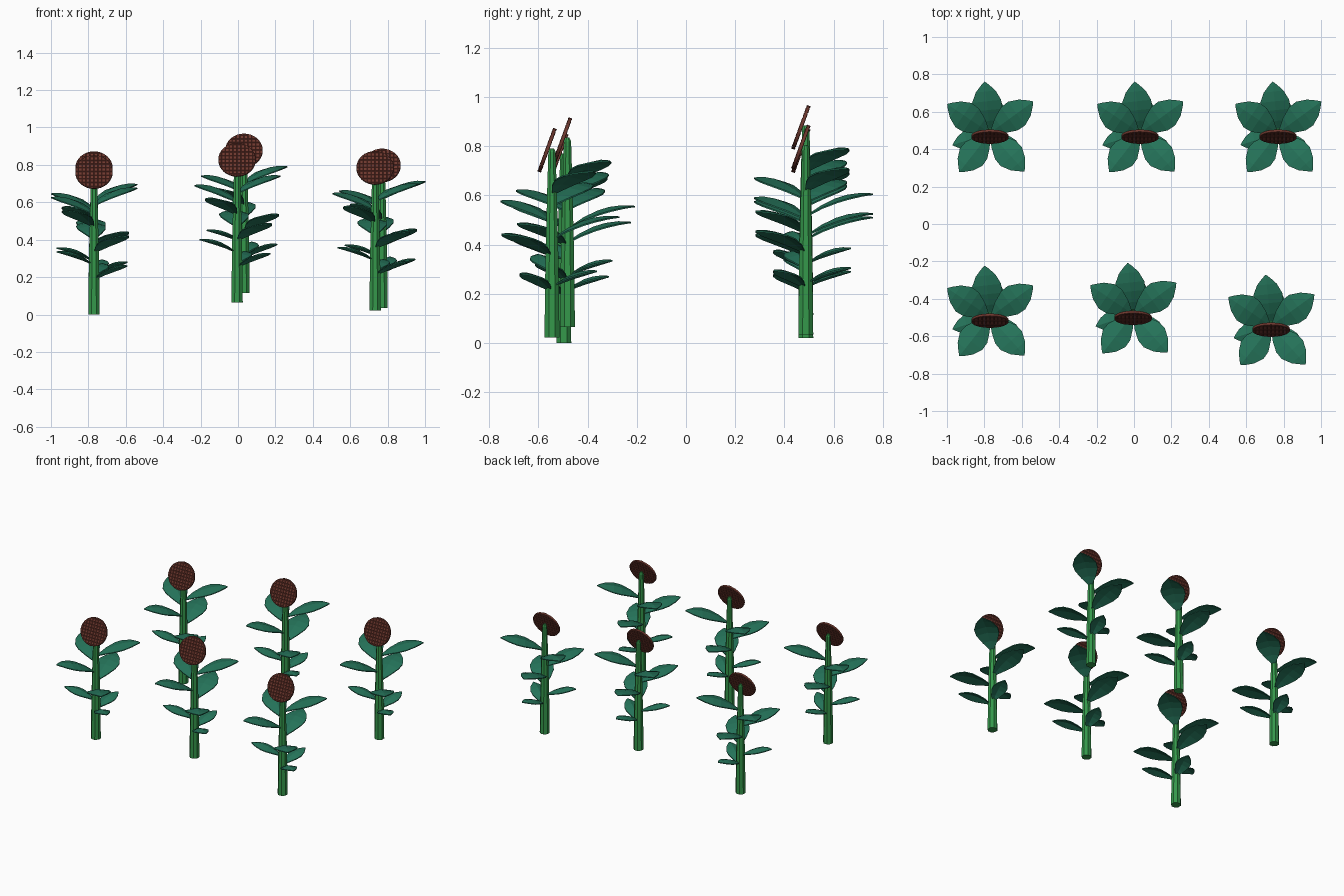
import bpy, bmesh, math
from mathutils import Matrix, Vector

if "Cube" in bpy.data.objects:
    bpy.data.objects.remove(bpy.data.objects["Cube"])


def material(name, rgb):
    m = bpy.data.materials.new(name)
    m.diffuse_color = (*rgb, 1)
    m.use_nodes = True
    m.node_tree.nodes["Principled BSDF"].inputs["Base Color"].default_value = m.diffuse_color
    return m


STEM = material("stem green", (0.035, 0.31, 0.07))
LEAF = material("leaf green", (0.018, 0.17, 0.10))
SEED = material("seed brown", (0.16, 0.04, 0.028))


def to_mesh(bm, name, mat):
    bmesh.ops.recalc_face_normals(bm, faces=bm.faces)
    me = bpy.data.meshes.new(name)
    bm.to_mesh(me)
    bm.free()
    me.materials.append(mat)
    return me


# Tapered eight-sided stem with a small rounded top
def stem_mesh():
    bm = bmesh.new()
    rings = []
    for z, r in ((0, .033), (.3, .029), (.6, .021), (.755, .016), (.77, .009)):
        rings.append([bm.verts.new((r * math.cos((k + .5) * math.pi / 4),
                                    r * math.sin((k + .5) * math.pi / 4), z)) for k in range(8)])
    for a, b in zip(rings, rings[1:]):
        for k in range(8):
            bm.faces.new((a[k], a[(k + 1) % 8], b[(k + 1) % 8], b[k]))
    bm.faces.new(rings[0][::-1])
    bm.faces.new(rings[-1])
    return to_mesh(bm, "stem", STEM)


# Arching pointed leaves: azimuth, tip reach, tip height, half width
LEAF_SPECS = [
    (324, .22, .26, .050), (75, .19, .27, .050), (198, .21, .335, .052),
    (312, .275, .42, .076), (96, .275, .49, .078), (232, .265, .555, .076),
    (146, .275, .625, .078), (36, .285, .675, .078)]


def leaf_mesh():
    bm = bmesh.new()
    shape = ((0, .12), (.2, .62), (.42, .97), (.6, 1), (.8, .68), (.93, .28), (1, .02))
    for az, reach, tip, half in LEAF_SPECS:
        rise = .085 * reach / .275
        turn = Matrix.Rotation(math.radians(az), 3, 'Z')
        layers = []
        for thick in (.003, -.003):
            rows = []
            for t, w in shape:
                u = t / .85
                x = .012 + t * (reach - .012)
                z = tip - .97 * rise + rise * (2 * u - u * u) + thick
                rows.append([bm.verts.new(turn @ Vector((x, s * w * half, z - abs(s) * w * .014)))
                             for s in (-1, 0, 1)])
            for a, b in zip(rows, rows[1:]):
                for k in range(2):
                    bm.faces.new((a[k], a[k + 1], b[k + 1], b[k]))
            layers.append(rows)
        # close the leaf rim
        loops = [[r[0] for r in L] + [L[-1][1]] + [r[2] for r in L[::-1]] + [L[0][1]] for L in layers]
        n = len(loops[0])
        for k in range(n):
            j = (k + 1) % n
            bm.faces.new((loops[0][k], loops[0][j], loops[1][j], loops[1][k]))
    return to_mesh(bm, "leaves", LEAF)


# Tilted seed disc, its two faces cut into a grid of small raised seeds
def head_mesh():
    bm = bmesh.new()
    bmesh.ops.create_cone(bm, cap_ends=True, segments=32, radius1=.1, radius2=.1, depth=.012)
    bmesh.ops.scale(bm, vec=(1, .94, 1), verts=bm.verts)
    for axis in (Vector((1, 0, 0)), Vector((0, 1, 0))):
        for k in range(-4, 5):
            bmesh.ops.bisect_plane(bm, geom=bm.verts[:] + bm.edges[:] + bm.faces[:],
                                   plane_co=axis * k * .021, plane_no=axis)
    bm.normal_update()
    caps = [f for f in bm.faces if abs(f.normal.z) > .9 and f.calc_area() > .0001]
    bmesh.ops.inset_individual(bm, faces=caps, thickness=.003, depth=.002)
    bmesh.ops.rotate(bm, verts=bm.verts, matrix=Matrix.Rotation(math.radians(70), 3, 'X'))
    return to_mesh(bm, "flower_head", SEED)


stem, leaves, head = stem_mesh(), leaf_mesh(), head_mesh()

# Six plants standing at slightly different heights
PLANTS = [(-.77, -.497, 0), (-.005, -.482, .065), (.733, -.545, .022),
          (-.77, .487, .02), (.032, .487, .115), (.77, .487, .035)]
for i, (x, y, z) in enumerate(PLANTS, 1):
    for name, me, off in (("stem", stem, (0, 0, 0)), ("leaves", leaves, (0, 0, 0)),
                          ("flower_head", head, (0, -.02, .762))):
        ob = bpy.data.objects.new(f"{name}_{i}", me)
        ob.location = Vector((x, y, z)) + Vector(off)
        bpy.context.collection.objects.link(ob)
